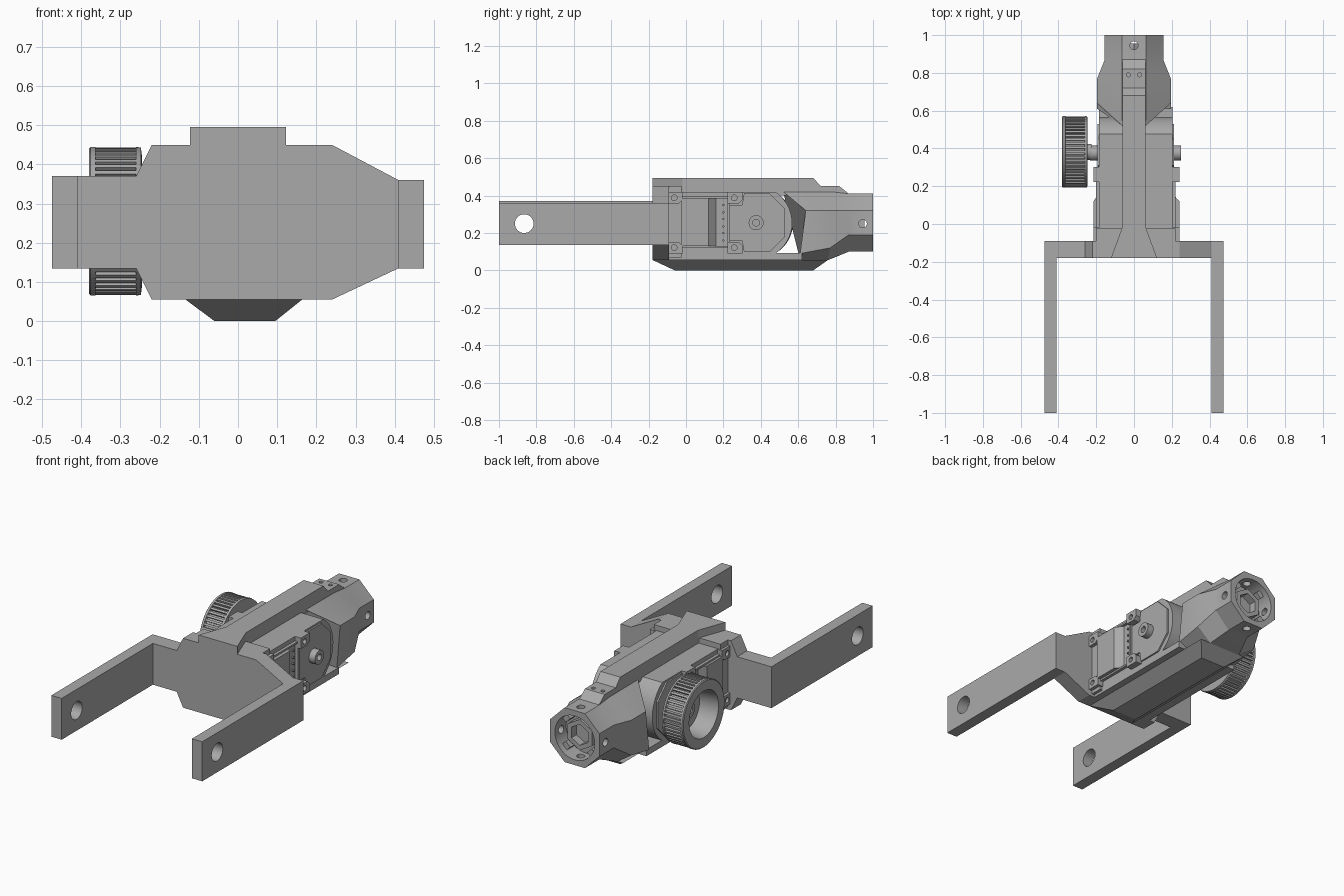
import bpy, bmesh, math
from mathutils import Matrix, Vector

cube = bpy.data.objects.get("Cube")
if cube:
    bpy.data.objects.remove(cube, do_unlink=True)

grey = bpy.data.materials.new("machined grey")
grey.use_nodes = True
grey.diffuse_color = (0.4, 0.4, 0.4, 1)
grey.node_tree.nodes["Principled BSDF"].inputs["Base Color"].default_value = (0.4, 0.4, 0.4, 1)

PUT = {"x": lambda t, a, b: (t, a, b), "y": lambda t, a, b: (a, t, b), "z": lambda t, a, b: (a, b, t)}


def loft(name, rings, closed=False):
    """Skin a list of equal point rings; cap the ends or close the loop."""
    bm = bmesh.new()
    vs = [[bm.verts.new(p) for p in r] for r in rings]
    n, m = len(vs[0]), len(vs)
    for i in range(m if closed else m - 1):
        for j in range(n):
            k, h = (j + 1) % n, (i + 1) % m
            bm.faces.new((vs[i][j], vs[i][k], vs[h][k], vs[h][j]))
    if not closed:
        bm.faces.new(vs[0])
        bm.faces.new(vs[-1])
    bmesh.ops.recalc_face_normals(bm, faces=bm.faces)
    me = bpy.data.meshes.new(name)
    bm.to_mesh(me)
    bm.free()
    me.materials.append(grey)
    me.shade_smooth()
    me.set_sharp_from_angle(angle=math.radians(25))
    ob = bpy.data.objects.new(name, me)
    bpy.context.collection.objects.link(ob)
    return ob


def prism(name, axis, lo, hi, pts):
    return loft(name, [[PUT[axis](t, a, b) for a, b in pts] for t in (lo, hi)])


def box(name, x0, x1, y0, y1, z0, z1):
    return prism(name, "z", z0, z1, [(x0, y0), (x1, y0), (x1, y1), (x0, y1)])


def circle(a, b, r, n=32, turn=0.0):
    return [(a + r * math.cos(turn + math.tau * i / n), b + r * math.sin(turn + math.tau * i / n)) for i in range(n)]


def rod(name, axis, lo, hi, a, b, r, n=32, turn=0.0):
    return prism(name, axis, lo, hi, circle(a, b, r, n, turn))


def lathe_x(name, profile, cy, cz, n=64):
    """Revolve a closed (x, radius) profile about an axis along x."""
    rings = [[(x, cy + r * math.cos(t), cz + r * math.sin(t)) for x, r in profile]
             for t in (math.tau * i / n for i in range(n))]
    return loft(name, rings, closed=True)


def cut(ob, *cutters):
    for c in cutters:
        mod = ob.modifiers.new("cut", "BOOLEAN")
        mod.operation, mod.solver, mod.object = "DIFFERENCE", "EXACT", c
    me = bpy.data.meshes.new_from_object(ob.evaluated_get(bpy.context.evaluated_depsgraph_get()))
    ob.modifiers.clear()
    ob.data = me
    me.set_sharp_from_angle(angle=math.radians(25))
    for c in cutters:
        bpy.data.objects.remove(c, do_unlink=True)


AY, AZ = 0.37, 0.255   # wheel axle

# Front cross plate and fork arms
prism("front_plate", "y", -0.18, -0.09, [
    (-0.475, 0.135), (-0.26, 0.135), (-0.22, 0.055), (0.24, 0.055), (0.41, 0.135), (0.475, 0.135),
    (0.475, 0.36), (0.41, 0.36), (0.24, 0.45), (-0.22, 0.45), (-0.26, 0.37), (-0.475, 0.37)])
for side, x0, x1, top in (("left", 0.41, 0.475, 0.36), ("right", -0.475, -0.41, 0.37)):
    arm = box(side + "_arm", x0, x1, -1, -0.09, 0.135, top)
    cut(arm, rod("hole", "x", x0 - 0.1, x1 + 0.1, -0.865, 0.25, 0.05))

# Core with rounded back end, shoulder block and floor
a = math.asin(0.165 / 0.197)
arc = [(AY + 0.197 * math.cos(t), AZ + 0.197 * math.sin(t)) for t in (-a + 2 * a * i / 20 for i in range(21))]
prism("core", "x", -0.185, 0.203, [(-0.1, 0.09)] + arc + [(-0.1, 0.42)])
box("shoulder_block", -0.2, 0.22, -0.1, -0.025, 0.07, 0.45)
box("floor_plate", -0.185, 0.203, -0.1, 0.62, 0.055, 0.092)

# Keel under the floor
loft("keel", [[(-0.135, -0.18, 0.056), (0.165, -0.18, 0.056), (0.165, 0.76, 0.056), (-0.135, 0.76, 0.056)],
              [(-0.06, -0.06, 0), (0.095, -0.06, 0), (0.095, 0.68, 0), (-0.06, 0.68, 0)]])

# Top rail, stepped at the back and flared at the front
rail = prism("top_rail", "x", -0.062, 0.062, [
    (-0.18, 0.4), (0.87, 0.4), (0.87, 0.41), (0.82, 0.45), (0.72, 0.45), (0.68, 0.495), (-0.18, 0.495)])
cut(rail, *[rod("hole", "z", 0.42, 0.6, x, 0.79, 0.011, 16) for x in (-0.03, 0.03)])
flare = prism("rail_flare", "z", 0.4, 0.495, [(-0.122, -0.18), (0.122, -0.18), (0.063, -0.02), (-0.063, -0.02)])
cut(flare, *[rod("hole", "z", 0.48, 0.6, x, -0.125, 0.011, 16) for x in (-0.05, 0.05)])

# Neck running from a swept front edge into an octagonal socket
def ring(half):
    return half + [(-x, y, z) for x, y, z in reversed(half)]

def octagon(y):
    return ring([(0.064, y, 0.41), (0.155, y, 0.32), (0.155, y, 0.19), (0.064, y, 0.1)])

neck = loft("neck_and_socket", [
    ring([(0.062, 0.52, 0.42), (0.195, 0.64, 0.32), (0.195, 0.61, 0.09), (0.12, 0.61, 0.055)]),
    ring([(0.064, 0.78, 0.42), (0.195, 0.77, 0.32), (0.195, 0.77, 0.12), (0.1, 0.76, 0.055)]),
    octagon(0.87), octagon(1.0)])
cut(neck, rod("bore", "y", 0.9, 1.1, 0, AZ, 0.125, 40),
    rod("cross_hole", "x", -0.3, 0.3, 0.945, 0.25, 0.022, 20),
    rod("top_hole", "z", 0.3, 0.6, 0, 0.945, 0.022, 20),
    rod("bottom_hole", "z", 0, 0.2, 0, 0.945, 0.022, 20))
insert = rod("socket_insert", "y", 0.89, 0.955, 0, AZ, 0.088, 6, math.pi / 6)
cut(insert, rod("hole", "y", 0.91, 1.1, 0, AZ, 0.06, 6, math.pi / 6))
for i in range(4):
    lug = box("socket_lug", -0.02, 0.02, 0.89, 0.965, 0.095, 0.128)
    spin = Matrix.Rotation(math.tau * (i + 0.5) / 4, 4, "Y")
    lug.data.transform(Matrix.Translation((0, 0, AZ)) @ spin)

# Side fittings on both flanks: sloped cover, tabs with screws, cheek plate, hub
for side, s, face, out in (("left", 1, 0.2, 0.04), ("right", -1, 0.182, 0.033)):
    def span(d0, d1):
        return sorted((s * (face + d0), s * (face + d1)))
    prism(side + "_cover", "z", 0.13, 0.385, [
        (s * face, -0.025), (s * (face + out), -0.025), (s * (face + out), 0.12),
        (s * (face + 0.005), 0.16), (s * face, 0.16)])
    for z0, z1 in ((0.12, 0.13), (0.385, 0.395)):
        box(side + "_cover_lip", *span(0, 0.02), -0.025, 0.225, z0, z1)
    box(side + "_cover_rib", *span(0, 0.022), 0.222, 0.235, 0.12, 0.395)
    for z in (0.16, 0.2, 0.235, 0.275, 0.31, 0.35):
        rod(side + "_contact_pin", "x", *span(0, 0.014), 0.2, z, 0.006, 8)
    for cy in (-0.063, 0.258):
        for cz, k in ((0.122, 1), (0.388, -1)):
            tab = prism(side + "_tab", "x", *span(0, out), [
                (cy - 0.035, cz - k * 0.032), (cy + 0.045, cz - k * 0.032), (cy + 0.045, cz + k * 0.01),
                (cy + 0.025, cz + k * 0.03), (cy - 0.035, cz + k * 0.03)])
            cut(tab, rod("hole", "x", *sorted((s * (face + 0.015), s * (face + 0.1))), cy, cz, 0.015, 16))
    prism(side + "_cheek", "x", *span(0, 0.012), [
        (0.235, 0.16), (0.3, 0.16), (0.31, 0.1), (0.45, 0.1), (0.53, 0.18),
        (0.53, 0.33), (0.45, 0.41), (0.31, 0.41), (0.3, 0.35), (0.235, 0.35)])
    hub = rod(side + "_hub", "x", *span(0, 0.05), AY + 0.005, AZ, 0.04)
    if s > 0:
        cut(hub, rod("hole", "x", face + 0.02, face + 0.1, AY + 0.005, AZ, 0.018, 20))

# Ribbed hand wheel on the right flank
WY = 0.382
lathe_x("wheel", [(-0.245, 0.035), (-0.245, 0.165), (-0.248, 0.188), (-0.26, 0.19), (-0.262, 0.176), (-0.362, 0.176),
                  (-0.364, 0.19), (-0.376, 0.19), (-0.38, 0.185), (-0.38, 0.132), (-0.27, 0.118), (-0.27, 0.035)], WY, AZ)
lathe_x("wheel_boss", [(-0.225, 0.018), (-0.225, 0.042), (-0.295, 0.042), (-0.295, 0.018)], WY, AZ, 32)
bm = bmesh.new()
for i in range(52):
    rib = Matrix.Rotation(math.tau * i / 52, 4, "X") @ Matrix.Translation((0, 0, 0.179))
    bmesh.ops.create_cube(bm, size=1, matrix=Matrix.Translation(Vector((-0.312, WY, AZ))) @ rib
                          @ Matrix.Diagonal((0.104, 0.012, 0.018, 1)))
ribs = bpy.data.meshes.new("wheel_ribs")
bm.to_mesh(ribs)
bm.free()
ribs.materials.append(grey)
bpy.context.collection.objects.link(bpy.data.objects.new("wheel_ribs", ribs))
